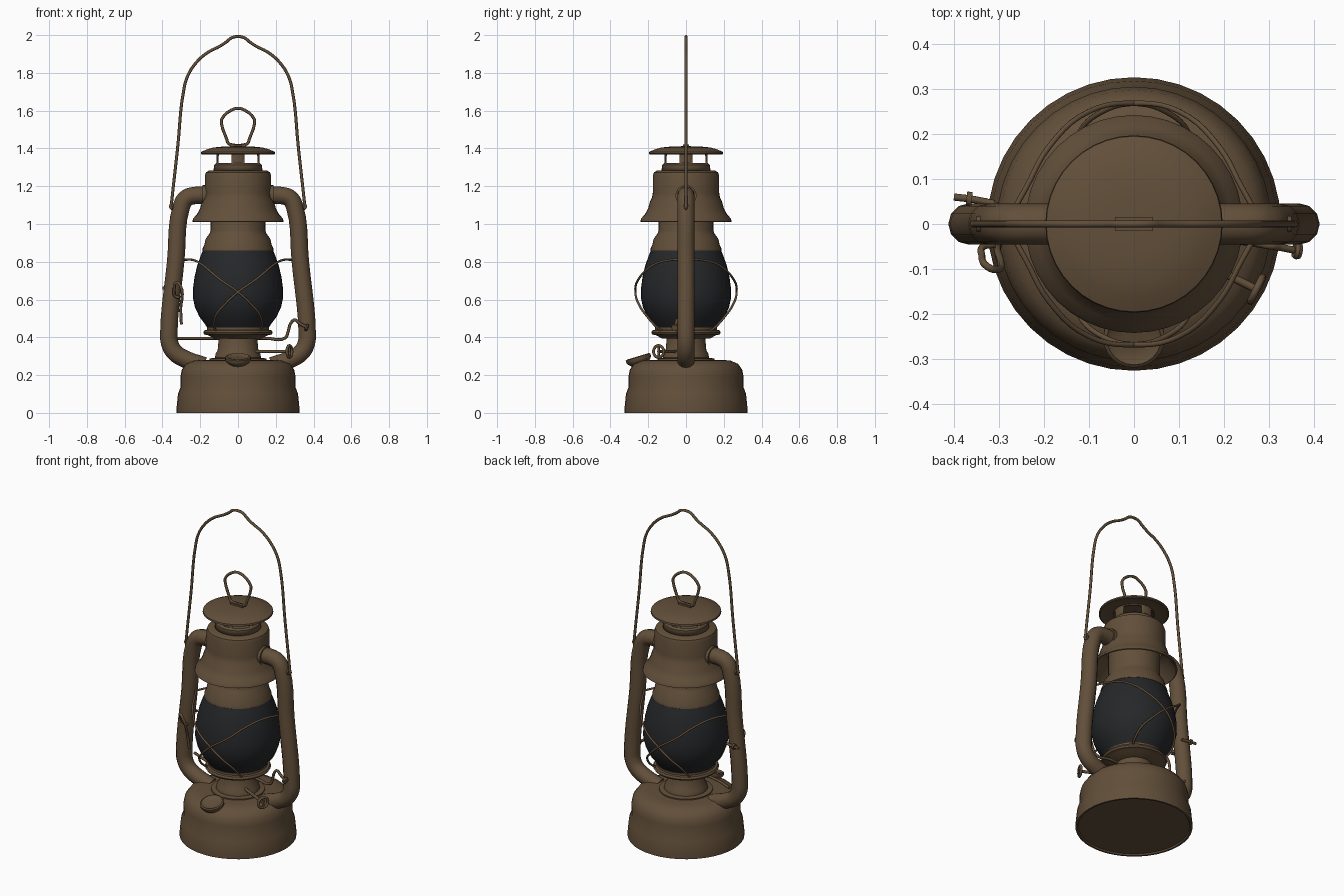
import bpy, bmesh, math
from mathutils import Vector

cube = bpy.data.objects.get("Cube")
if cube:
    bpy.data.objects.remove(cube, do_unlink=True)


def material(name, rgb):
    m = bpy.data.materials.new(name)
    m.use_nodes = True
    m.diffuse_color = (*rgb, 1)
    bsdf = next(n for n in m.node_tree.nodes if n.type == 'BSDF_PRINCIPLED')
    bsdf.inputs["Base Color"].default_value = (*rgb, 1)
    return m


BROWN = material("aged brown metal", (0.122, 0.078, 0.042))
GLASS = material("dark smoked glass", (0.019, 0.020, 0.022))
SEGS = 40


def finish(ob, mat, angle=35):
    me = ob.data
    me.materials.clear()
    me.materials.append(mat)
    me.shade_smooth()
    me.set_sharp_from_angle(angle=math.radians(angle))
    return ob


def lathe(name, profile, mat=BROWN, segs=SEGS, loc=(0, 0, 0), axis=(0, 0, 1), drop=None):
    """Revolve (radius, height) points; drop(angle, height) removes faces."""
    bm = bmesh.new()
    verts = [bm.verts.new((r, 0, z)) for r, z in profile]
    edges = [bm.edges.new(p) for p in zip(verts, verts[1:])]
    bmesh.ops.spin(bm, geom=verts + edges, cent=(0, 0, 0), axis=(0, 0, 1),
                   angle=math.tau, steps=segs, use_duplicate=False)
    bmesh.ops.remove_doubles(bm, verts=bm.verts, dist=0.0005)
    bmesh.ops.recalc_face_normals(bm, faces=bm.faces)
    if drop:
        gone = []
        for f in bm.faces:
            c = f.calc_center_median()
            if drop(math.degrees(math.atan2(c.y, c.x)), c.z):
                gone.append(f)
        bmesh.ops.delete(bm, geom=gone, context='FACES')
    me = bpy.data.meshes.new(name)
    bm.to_mesh(me)
    bm.free()
    ob = bpy.data.objects.new(name, me)
    bpy.context.collection.objects.link(ob)
    ob.location = loc
    ob.rotation_euler = Vector(axis).to_track_quat('Z', 'Y').to_euler()
    return finish(ob, mat)


def wire(name, pts, radius=0.008, closed=False, smooth=True, sides=2, steps=5):
    """Round tube along a path, turned into a mesh."""
    cu = bpy.data.curves.new(name, 'CURVE')
    cu.dimensions = '3D'
    cu.bevel_depth = radius
    cu.bevel_resolution = sides
    cu.resolution_u = steps
    cu.use_fill_caps = True
    sp = cu.splines.new('BEZIER')
    sp.bezier_points.add(len(pts) - 1)
    for b, p in zip(sp.bezier_points, pts):
        b.co = p
        b.handle_left_type = b.handle_right_type = 'AUTO' if smooth else 'VECTOR'
    sp.use_cyclic_u = closed
    tmp = bpy.data.objects.new(name + " path", cu)
    bpy.context.collection.objects.link(tmp)
    bpy.context.view_layer.update()
    dg = bpy.context.evaluated_depsgraph_get()
    me = bpy.data.meshes.new_from_object(tmp.evaluated_get(dg))
    bpy.data.objects.remove(tmp, do_unlink=True)
    ob = bpy.data.objects.new(name, me)
    bpy.context.collection.objects.link(ob)
    return finish(ob, BROWN, 50)


def arch(half):
    """Mirror (x, z) points running from the right foot to the centre top."""
    return [(x, 0, z) for x, z in half] + [(-x, 0, z) for x, z in reversed(half[:-1])]


# Fuel tank
lathe("fuel_tank", [(0, 0.008), (0.31, 0.008), (0.315, 0), (0.326, 0), (0.326, 0.02),
                    (0.318, 0.10), (0.305, 0.135), (0.305, 0.19), (0.297, 0.23),
                    (0.275, 0.26), (0.235, 0.277), (0.2, 0.28), (0, 0.285)])

# Burner and the plate carrying the globe
lathe("burner", [(0.15, 0.275), (0.15, 0.288), (0.122, 0.292), (0.118, 0.315),
                 (0.108, 0.33), (0.102, 0.395), (0.12, 0.41)])
lathe("globe_plate", [(0, 0.39), (0.13, 0.395), (0.155, 0.41), (0.178, 0.415),
                      (0.184, 0.425), (0.178, 0.437), (0.165, 0.44), (0.165, 0.452), (0, 0.452)])

# Globe
lathe("glass_globe", [(0.155, 0.44), (0.175, 0.47), (0.205, 0.51), (0.228, 0.56),
                      (0.239, 0.61), (0.238, 0.66), (0.23, 0.72), (0.216, 0.78),
                      (0.198, 0.83), (0.184, 0.865)], GLASS)

# Chimney above the globe
lathe("chimney", [(0, 0.855), (0.18, 0.855), (0.188, 0.86), (0.187, 0.872), (0.178, 0.89),
                  (0.172, 0.92), (0.15, 0.95), (0.145, 0.965), (0.145, 1.12)])

# Flared hood, open underneath
lathe("hood", [(0.15, 1.11), (0.185, 1.09), (0.228, 1.02), (0.236, 1.01), (0.242, 1.013),
               (0.237, 1.03), (0.218, 1.05), (0.2, 1.085), (0.19, 1.12), (0.18, 1.14),
               (0.176, 1.165), (0.176, 1.255), (0.17, 1.273), (0.155, 1.282), (0, 1.282)])

# Vented collar with four posts
collar = lathe("vent_collar", [(0.13, 1.28), (0.126, 1.312), (0.115, 1.322),
                               (0.115, 1.368), (0.115, 1.38)],
               drop=lambda a, z: 1.325 < z < 1.366 and abs((a + 45) % 90 - 45) > 18)
thick = collar.modifiers.new("wall", 'SOLIDIFY')
thick.thickness = 0.008

# Cap and its lifting ring
lathe("cap", [(0, 1.374), (0.12, 1.374), (0.16, 1.376), (0.19, 1.368), (0.197, 1.372),
              (0.195, 1.382), (0.165, 1.395), (0.13, 1.405), (0.07, 1.411), (0, 1.412)])
bpy.ops.mesh.primitive_cube_add(size=1, location=(0, 0, 1.414))
clip = bpy.context.object
clip.name = "ring_clip"
clip.scale = (0.085, 0.03, 0.014)
finish(clip, BROWN)
wire("lifting_ring", arch([(0.035, 1.42), (0.052, 1.428), (0.06, 1.45), (0.088, 1.535),
                           (0.086, 1.555), (0.035, 1.603), (0, 1.612)]), closed=True, steps=3)

# Carrying bail
wire("bail", arch([(0.33, 1.085), (0.354, 1.085), (0.352, 1.11), (0.32, 1.4), (0.287, 1.71),
                   (0.268, 1.78), (0.225, 1.85), (0.165, 1.905), (0.095, 1.942),
                   (0.06, 1.965), (0.035, 1.985), (0, 1.992)]))

# Side air tubes with collars at the tank and hood, and ears for the bail
for side, s in (("left", 1), ("right", -1)):
    path = [(0.15, 1.15), (0.235, 1.15), (0.275, 1.135), (0.3, 1.09), (0.33, 0.8),
            (0.366, 0.43), (0.362, 0.37), (0.335, 0.32), (0.28, 0.285), (0.18, 0.25)]
    wire(side + "_air_tube", [(s * x, 0, z) for x, z in path], 0.046, sides=4)
    lathe(side + "_tube_collar", [(0.046, 0), (0.056, 0), (0.056, 0.02), (0.046, 0.02)],
          loc=(s * 0.168, 0, 1.15), axis=(s, 0, 0), segs=20)
    lathe(side + "_bail_ear", [(0, 0), (0.018, 0), (0.018, 0.025), (0, 0.025)],
          loc=(s * 0.325, 0, 1.09), axis=(s, 0, 0), segs=12)

# Crossed guard wires, front and back
for face, f in (("front", -1), ("back", 1)):
    for side, s in (("left", 1), ("right", -1)):
        path = [(0.29, -0.01, 0.81), (0.24, 0.08, 0.81), (0.19, 0.17, 0.785),
                (0.1, 0.25, 0.71), (0, 0.268, 0.64), (-0.07, 0.25, 0.575),
                (-0.12, 0.205, 0.51), (-0.125, 0.15, 0.45), (-0.11, 0.12, 0.43)]
        wire(f"{face}_{side}_guard_wire", [(s * x, f * y, z) for x, y, z in path], 0.006)

# Lever that raises the globe: cross rod, bent handle and knob
wire("lifting_lever", [(-0.33, 0.05, 0.395), (-0.2, 0.0, 0.395), (0.15, -0.03, 0.395),
                       (0.25, -0.04, 0.397), (0.265, -0.042, 0.43), (0.28, -0.045, 0.475),
                       (0.3, -0.048, 0.492), (0.325, -0.052, 0.475), (0.365, -0.06, 0.452)])
lathe("lever_knob", [(0, 0), (0.017, 0), (0.02, 0.008), (0.017, 0.016), (0, 0.016)],
      loc=(0.355, -0.058, 0.455), axis=(1, -0.15, -0.3), segs=14)
wire("lever_pivot", [(-0.31, 0.045, 0.66), (-0.36, 0.055, 0.66), (-0.4, 0.06, 0.66)])
lathe("pivot_head", [(0, 0), (0.016, 0), (0.016, 0.012), (0, 0.012)],
      loc=(-0.36, 0.055, 0.66), axis=(-1, 0.1, 0), segs=12)

# Wire latch beside the right tube
wire("side_latch", [(-0.30, -0.045, 0.47), (-0.303, -0.06, 0.56), (-0.295, -0.09, 0.625),
                    (-0.30, -0.10, 0.66), (-0.325, -0.095, 0.69), (-0.338, -0.07, 0.65),
                    (-0.335, -0.05, 0.62), (-0.31, -0.045, 0.61)])

# Wick winder
hub, tip = Vector((0.08, -0.05, 0.325)), Vector((0.272, -0.145, 0.325))
way = (tip - hub).normalized()
across = way.cross(Vector((0, 0, 1)))
wire("wick_rod", [hub, tip], 0.009, smooth=False)
wire("wick_wheel", [tip + across * 0.03 * math.cos(t) + Vector((0, 0, 0.031 * math.sin(t)))
                    for t in [k * math.tau / 8 for k in range(8)]], 0.008, closed=True, steps=3)
wire("wick_spoke", [tip - Vector((0, 0, 0.03)), tip + Vector((0, 0, 0.03))],
     0.007, smooth=False)

# Filler neck and tilted filler cap
lathe("filler_cap", [(0, -0.06), (0.038, -0.06), (0.042, -0.03), (0.06, -0.012), (0.068, 0),
                     (0.068, 0.014), (0.06, 0.018), (0.052, 0.012), (0.02, 0.01), (0, 0.012)],
      loc=(0, -0.25, 0.282), axis=(0, -0.3, 1), segs=24)
